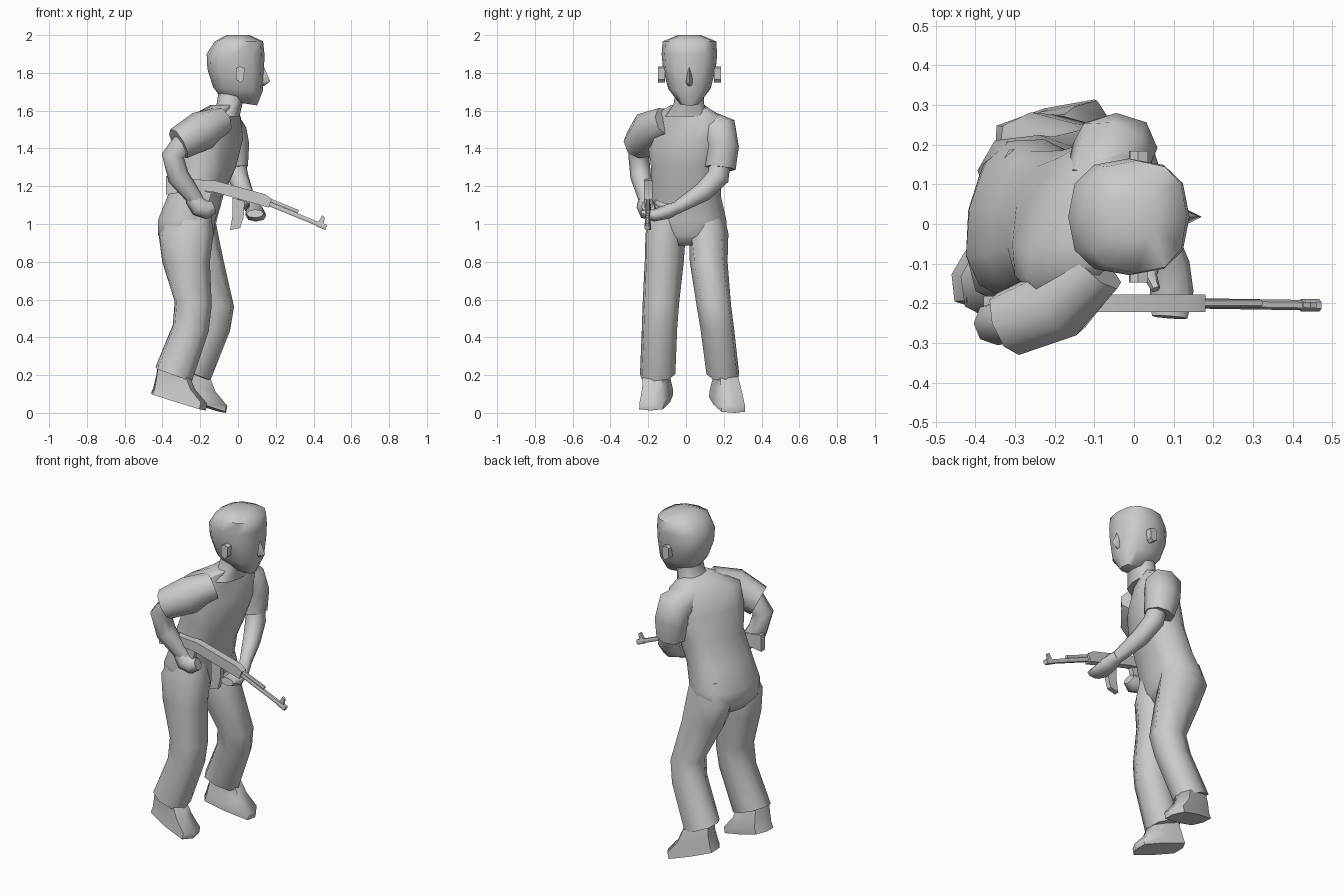
import bpy, bmesh, math
from mathutils import Vector, Matrix


def skin(name, rings, angle=62):
    """Bridge a list of equal-length point rings and cap both ends."""
    bm = bmesh.new()
    loops = [[bm.verts.new(p) for p in r] for r in rings]
    n = len(loops[0])
    for a, b in zip(loops, loops[1:]):
        for i in range(n):
            j = (i + 1) % n
            bm.faces.new((a[i], a[j], b[j], b[i]))
    bm.faces.new(loops[0][::-1])
    bm.faces.new(loops[-1])
    bmesh.ops.recalc_face_normals(bm, faces=bm.faces)
    me = bpy.data.meshes.new(name)
    bm.to_mesh(me)
    bm.free()
    ob = bpy.data.objects.new(name, me)
    bpy.context.collection.objects.link(ob)
    bpy.ops.object.select_all(action='DESELECT')
    ob.select_set(True)
    bpy.context.view_layer.objects.active = ob
    bpy.ops.object.shade_smooth_by_angle(angle=math.radians(angle))
    return ob


def section(n, power):
    """Unit rounded section."""
    f = lambda v: math.copysign(abs(v) ** power, v) if abs(v) > 1e-6 else 0
    return [(f(math.cos(2 * math.pi * i / n)), f(math.sin(2 * math.pi * i / n)))
            for i in range(n)]


def loft(name, rows, n=8, power=0.8):
    """Rows: x, y, z, half depth, half width, yaw, pitch."""
    rings = []
    for x, y, z, rx, ry, yaw, pitch in rows:
        rot = (Matrix.Rotation(math.radians(yaw), 3, 'Z')
               @ Matrix.Rotation(math.radians(pitch), 3, 'Y'))
        rings.append([Vector((x, y, z)) + rot @ Vector((rx * c, ry * s, 0))
                      for c, s in section(n, power)])
    return skin(name, rings)


def tube(name, rows, ref, n=8, power=0.9):
    """Rows: x, y, z, radius along ref, other radius; follows the path."""
    pts = [Vector(r[:3]) for r in rows]
    rings = []
    for i, r in enumerate(rows):
        t = (pts[min(i + 1, len(pts) - 1)] - pts[max(i - 1, 0)]).normalized()
        u = Vector(ref)
        u = (u - t * u.dot(t)).normalized()
        v = t.cross(u)
        rings.append([pts[i] + u * (r[3] * c) + v * (r[4] * s)
                      for c, s in section(n, power)])
    return skin(name, rings)


def prism(name, profile, y, half):
    """Side profile (x, z) extruded across y."""
    return skin(name, [[Vector((x, y + d, z)) for x, z in profile]
                       for d in (-half, half)], 30)


X, Y = (1, 0, 0), (0, 1, 0)

# Torso, leaning forward and twisting to the right
loft("torso", [
    (-.275, .01, .885, .11, .11, -10, 0),
    (-.275, .01, .94, .145, .205, -10, 0),
    (-.268, .01, 1.02, .15, .208, -12, 0),
    (-.225, .00, 1.15, .14, .19, -14, 0),
    (-.165, .00, 1.30, .14, .188, -20, 0),
    (-.14, .00, 1.45, .138, .215, -28, 0),
    (-.125, .00, 1.565, .10, .215, -28, 0),
    (-.075, .01, 1.63, .07, .09, -10, 0)], 12)

# Trouser legs
loft("right_leg", [
    (-.255, -.095, 1.08, .11, .08, -10, 0),
    (-.275, -.108, .95, .148, .108, -10, 0),
    (-.275, -.115, .80, .128, .105, -10, 0),
    (-.237, -.133, .58, .10, .098, -10, 5),
    (-.25, -.14, .45, .098, .095, -10, 10),
    (-.34, -.15, .205, .105, .095, -10, 20)])
loft("left_leg", [
    (-.24, .115, 1.08, .11, .08, -8, 0),
    (-.25, .12, .95, .145, .105, -6, 0),
    (-.205, .12, .80, .13, .10, 0, 0),
    (-.12, .147, .57, .10, .092, 6, 5),
    (-.14, .165, .45, .10, .09, 8, 10),
    (-.245, .195, .205, .105, .088, 10, 20)])

# Shoes, heels raised
for name, x, y, z, yaw in (("right_shoe", -.315, -.158, .058, -12),
                           ("left_shoe", -.207, .218, .045, 15)):
    loft(name, [
        (x, y, z, .155, .076, yaw, 17),
        (x + .01, y, z + .035, .152, .074, yaw, 17),
        (x - .015, y, z + .10, .112, .066, yaw, 19),
        (x - .025, y - .008, z + .17, .09, .058, yaw, 19)], 8, 0.45)

# Head and neck
loft("neck", [
    (-.075, .01, 1.57, .085, .12, -10, 0),
    (-.045, .015, 1.635, .068, .084, 0, 0),
    (-.03, .018, 1.69, .075, .08, 0, 0)], 10)
loft("head", [
    (.01, .018, 1.642, .092, .055, 0, 9),
    (.00, .018, 1.715, .132, .112, 0, 4),
    (-.012, .018, 1.82, .150, .14, 0, 0),
    (-.013, .018, 1.90, .153, .147, 0, 0),
    (.005, .018, 1.967, .128, .142, 0, 0),
    (.00, .018, 2.0, .06, .06, 0, 0)], 12)
loft("nose", [
    (.132, .018, 1.83, .006, .006, 0, 0),
    (.135, .018, 1.755, .036, .018, 0, 0),
    (.125, .018, 1.73, .012, .014, 0, 0)], 4)
for name, side in (("left_ear", 1), ("right_ear", -1)):
    prism(name, [(-.012, 1.765), (.015, 1.75), (.03, 1.765), (.035, 1.825),
                 (.01, 1.835), (-.01, 1.825)], .018 + side * .148, .018)

# Short sleeves
tube("right_sleeve", [
    (-.10, -.10, 1.54, .09, .08),
    (-.19, -.20, 1.495, .095, .105),
    (-.315, -.25, 1.425, .085, .088)], Y)
tube("left_sleeve", [
    (-.10, .09, 1.53, .08, .08),
    (-.055, .18, 1.485, .105, .10),
    (-.045, .192, 1.41, .105, .088),
    (-.03, .18, 1.295, .083, .083)], X)

# Bare arms
tube("right_arm", [
    (-.28, -.24, 1.44, .06, .06),
    (-.345, -.25, 1.36, .055, .06),
    (-.315, -.24, 1.25, .055, .058),
    (-.21, -.205, 1.11, .04, .04)], Y)
tube("left_arm", [
    (-.02, .185, 1.36, .055, .055),
    (.00, .17, 1.25, .055, .06),
    (.03, .09, 1.17, .05, .052),
    (.08, -.05, 1.085, .033, .033)], X)

# Hands
tube("right_hand", [
    (-.245, -.21, 1.14, .04, .04),
    (-.205, -.21, 1.09, .052, .052),
    (-.165, -.205, 1.075, .048, .05),
    (-.13, -.20, 1.09, .035, .035)], Y)
tube("left_hand", [
    (.08, -.04, 1.09, .035, .032),
    (.09, -.10, 1.065, .05, .038),
    (.095, -.17, 1.045, .055, .032),
    (.09, -.235, 1.055, .045, .022)], X)
tube("left_thumb", [
    (.05, -.08, 1.085, .02, .02),
    (.04, -.13, 1.10, .018, .018),
    (.055, -.165, 1.12, .012, .012)], X, 6)

# Rifle
G = -.2
prism("stock", [(-.38, 1.255), (-.23, 1.236), (-.16, 1.22), (-.16, 1.175),
                (-.24, 1.175), (-.38, 1.155)], G, .018)
prism("receiver", [(-.228, 1.236), (-.12, 1.23), (.145, 1.157), (.18, 1.132),
                   (.162, 1.087), (-.12, 1.167), (-.21, 1.18)], G, .022)
prism("grip", [(-.2, 1.18), (-.14, 1.165), (-.175, 1.05), (-.22, 1.06)], G, .015)
prism("magazine", [(-.03, 1.14), (.035, 1.12), (.03, 1.04), (.012, .98),
                   (-.042, .967), (-.03, 1.04)], G, .015)
tube("barrel", [(.15, G, 1.112, .013, .013), (.46, G - .005, .985, .013, .013)], Y, 6)
tube("gas_tube", [(.16, G, 1.13, .01, .01), (.32, G, 1.065, .01, .01)], Y, 6)
tube("muzzle", [(.42, G - .005, 1.001, .016, .016),
                (.467, G - .005, .981, .016, .016)], Y, 6)
prism("front_sight", [(.42, 1.0), (.445, 1.045), (.46, 1.035), (.45, .99)], G - .004, .007)
